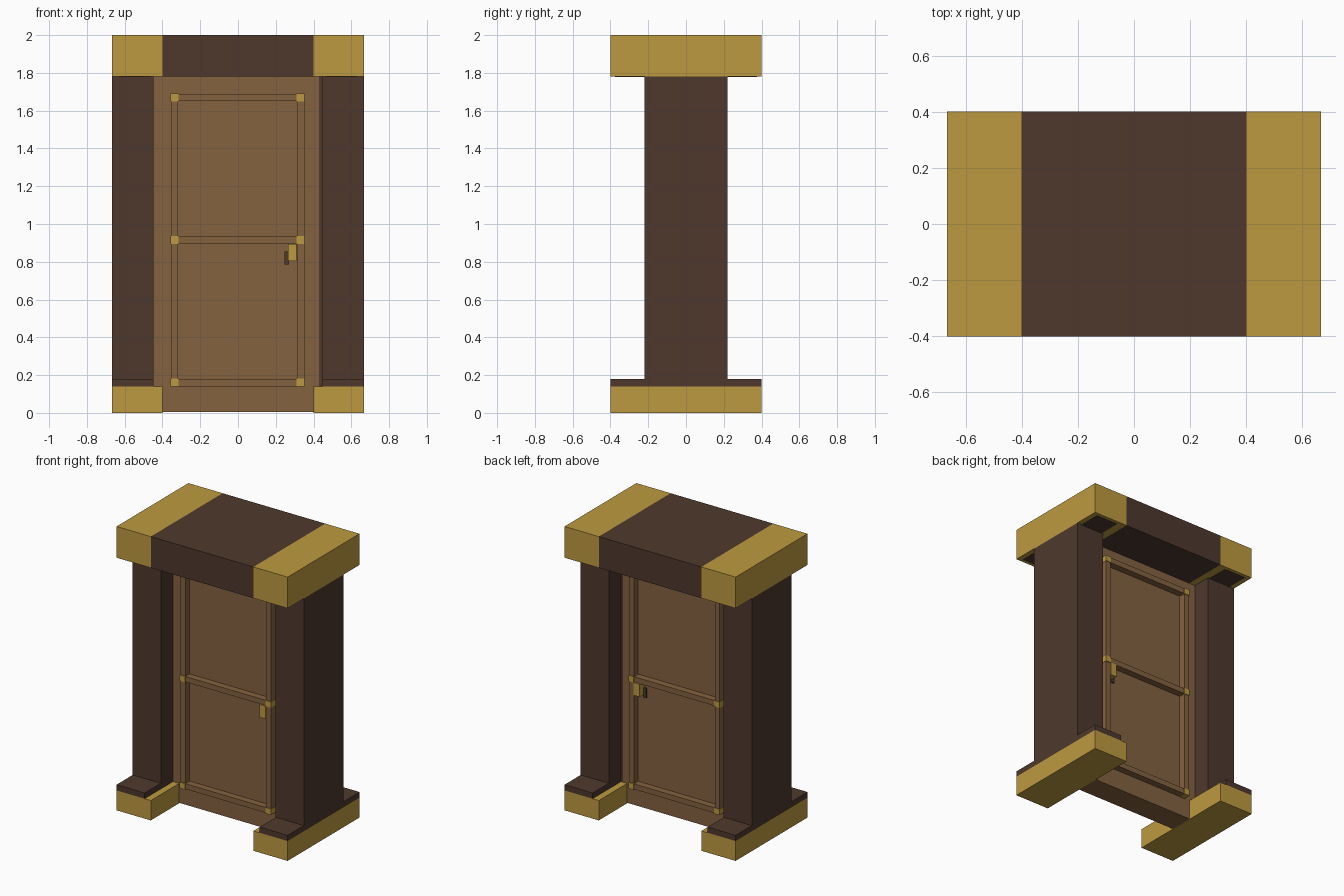
import bpy
import bmesh
from mathutils import Matrix, Vector

cube = bpy.data.objects.get("Cube")
if cube:
    bpy.data.objects.remove(cube, do_unlink=True)


def make_material(name, rgb):
    """Flat material from 0-255 display values, stored as linear."""
    linear = [((c / 255 + 0.055) / 1.055) ** 2.4 for c in rgb] + [1.0]
    mat = bpy.data.materials.new(name)
    mat.use_nodes = True
    mat.diffuse_color = linear
    mat.node_tree.nodes["Principled BSDF"].inputs["Base Color"].default_value = linear
    return mat


gold = make_material("gold", (190, 154, 64))
dark_wood = make_material("dark wood", (78, 57, 45))
door_wood = make_material("door wood", (133, 98, 64))


def box(name, xs, ys, zs, mat):
    """Axis-aligned block spanning the given ranges."""
    size = Vector([r[1] - r[0] for r in (xs, ys, zs)])
    mid = Vector([(r[0] + r[1]) / 2 for r in (xs, ys, zs)])
    bm = bmesh.new()
    bmesh.ops.create_cube(bm, size=1, matrix=Matrix.Diagonal(size).to_4x4())
    mesh = bpy.data.meshes.new(name)
    bm.to_mesh(mesh)
    bm.free()
    mesh.materials.append(mat)
    obj = bpy.data.objects.new(name, mesh)
    obj.location = mid
    bpy.context.collection.objects.link(obj)
    return obj


def span(sign, near, far):
    """Range between two distances on one side of the centre."""
    return sorted((sign * near, sign * far))


HALF_W, HALF_D = 0.667, 0.4
CAP_Z = 1.78
DEPTH = (-HALF_D, HALF_D)

# Lintel centre
box("lintel", (-0.4, 0.4), DEPTH, (CAP_Z, 2), dark_wood)

# Side posts with their feet, bases and gilded lintel ends
for side, s in (("left", 1), ("right", -1)):
    outer = span(s, 0.4, HALF_W)
    post = span(s, 0.448, HALF_W)
    box(side + "_lintel_end", outer, DEPTH, (CAP_Z, 2), gold)
    box(side + "_foot", outer, DEPTH, (0, 0.14), gold)
    box(side + "_base", post, DEPTH, (0.14, 0.18), dark_wood)
    box(side + "_post", post, (-0.22, 0.22), (0.18, CAP_Z), dark_wood)
    box(side + "_lintel_underplate", span(s, 0.46, 0.63), (-0.375, 0.375),
        (CAP_Z - 0.002, CAP_Z + 0.005), dark_wood)

# Door slab, and the dark jamb strip beside it
FACE = 0.085
box("door", (-0.448, 0.43), (-FACE, FACE), (0.004, CAP_Z), door_wood)
box("door_jamb", (0.43, 0.448), (-FACE, FACE), (0.14, CAP_Z), dark_wood)
box("door_sill", (0.4, 0.43), (-FACE, FACE), (0.004, 0.14), door_wood)

# Raised mouldings, corner studs and handle on both faces
RAILS = {"bottom": 0.16, "middle": 0.915, "top": 1.67}
STILES = {"right": -0.337, "left": 0.332}
R = 0.019
for face, f in (("front", -1), ("back", 1)):
    raised = span(f, FACE, 0.133)
    for side, x in STILES.items():
        box(f"{face}_{side}_stile", (x - R, x + R), raised,
            (RAILS["bottom"], RAILS["top"]), door_wood)
    for level, z in RAILS.items():
        box(f"{face}_{level}_rail", (STILES["right"], STILES["left"]), raised,
            (z - R, z + R), door_wood)
        for side, x in STILES.items():
            box(f"{face}_{level}_{side}_stud", (x - 0.021, x + 0.021),
                span(f, FACE, 0.138), (z - 0.021, z + 0.021), gold)
    box(face + "_handle", (0.265, 0.311), span(f, FACE, 0.138), (0.805, 0.895), gold)
    box(face + "_lock_plate", (0.246, 0.27), span(f, FACE, 0.094), (0.785, 0.855), dark_wood)
